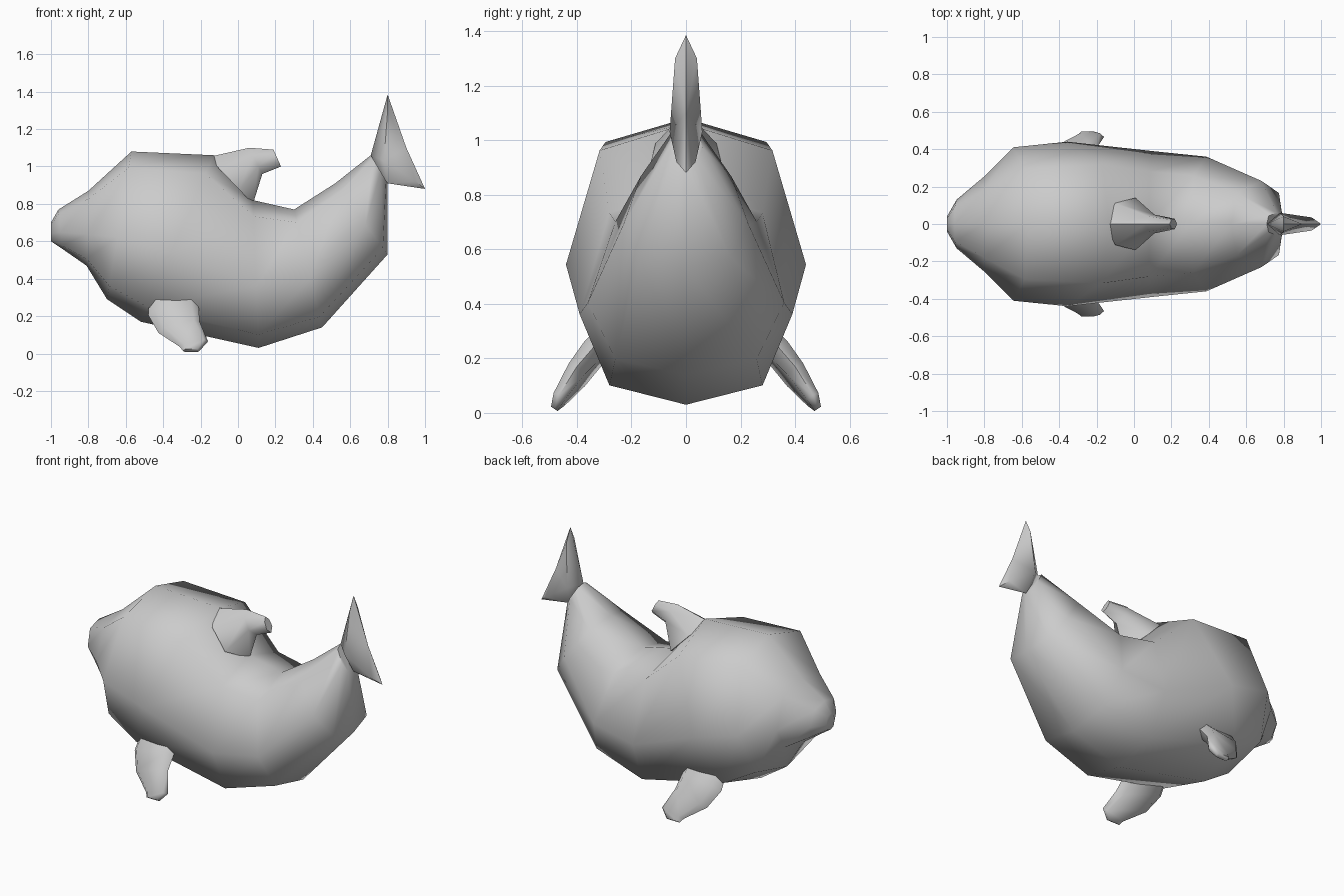
import bpy, bmesh
from mathutils import Vector

if "Cube" in bpy.data.objects:
    bpy.data.objects.remove(bpy.data.objects["Cube"])


def finish(name, bm, angle=1.1):
    bmesh.ops.recalc_face_normals(bm, faces=bm.faces[:])
    me = bpy.data.meshes.new(name)
    bm.to_mesh(me)
    bm.free()
    ob = bpy.data.objects.new(name, me)
    bpy.context.collection.objects.link(ob)
    bpy.ops.object.select_all(action='DESELECT')
    ob.select_set(True)
    bpy.context.view_layer.objects.active = ob
    bpy.ops.object.shade_smooth_by_angle(angle=angle)
    return ob


def skin(bm, rings):
    """Join vertex rings into a closed tube."""
    rings = [[bm.verts.new(p) for p in r] for r in rings]
    n = len(rings[0])
    for a, b in zip(rings, rings[1:]):
        for i in range(n):
            j = (i + 1) % n
            bm.faces.new((a[i], a[j], b[j], b[i]))
    bm.faces.new(rings[0])
    bm.faces.new(rings[-1])


def section(top, bottom, w, profile):
    """Symmetric ring from side-view top and bottom points and a half width."""
    t, b = Vector((top[0], 0, top[1])), Vector((bottom[0], 0, bottom[1]))
    right = [t.lerp(b, f) + Vector((0, s * w, 0)) for f, s in profile]
    left = [Vector((p.x, -p.y, p.z)) for p in right[-2:0:-1]]
    return right + left


# body: eight-sided sections from nose to tail root
BODY = [(0, 0), (.11, .72), (.58, 1), (.91, .72), (1, 0)]
bm = bmesh.new()
skin(bm, [section(*s, BODY) for s in [
    ((-1.0, .70), (-1.0, .60), .04),
    ((-.96, .77), (-.94, .56), .13),
    ((-.80, .87), (-.81, .47), .25),
    ((-.57, 1.08), (-.70, .29), .41),
    ((-.13, 1.06), (-.52, .17), .44),
    ((.08, .82), (.11, .03), .39),
    ((.30, .77), (.45, .14), .36),
    ((.52, .91), (.80, .53), .23),
    ((.71, 1.06), (.80, .91), .06)]])
finish("body", bm)

# dorsal fin
FIN = [(0, 0), (.25, .8), (.7, 1), (1, 0)]
bm = bmesh.new()
skin(bm, [section(*s, FIN) for s in [
    ((-.16, 1.05), (.08, .80), .14),
    ((.06, 1.10), (.13, .96), .05),
    ((.19, 1.09), (.23, 1.00), .028)]])
finish("dorsal_fin", bm)

# tail fluke: thin upright fan with a raised middle
outline = [(.71, 1.06), (.80, 1.385), (.90, 1.10), (1.0, .88), (.80, .91)]
bm = bmesh.new()
for s in (-1, 1):
    rim = [bm.verts.new((x, 0, z)) for x, z in outline]
    mid = bm.verts.new((.78, s * .06, 1.03))
    up = bm.verts.new((.80, s * .04, 1.30))
    low = bm.verts.new((.95, s * .035, .92))
    a, b, c, d, e = rim
    for f in [(a, b, up), (b, c, up), (a, up, mid), (up, c, mid),
              (c, low, mid), (c, d, low), (d, e, low), (low, e, mid), (e, a, mid)]:
        bm.faces.new(f)
bmesh.ops.remove_doubles(bm, verts=bm.verts[:], dist=.0001)
finish("tail_fluke", bm)

# flippers: flat hexagonal-ish tubes, one each side
across = Vector((0, .83, .55))
HEX = [(1, 0), (.72, .8), (-.72, .8), (-1, 0), (-.72, -.8), (.72, -.8)]
for side, label in ((1, "left"), (-1, "right")):
    rings = []
    for x, y, z, hx, th, slant in [(-.345, .28, .29, .13, .055, 0),
                                   (-.345, .335, .225, .135, .055, .02),
                                   (-.315, .40, .14, .11, .045, .03),
                                   (-.235, .465, .05, .075, .03, .015),
                                   (-.25, .483, .015, .045, .018, 0)]:
        r = []
        for u, v in HEX:
            p = Vector((x + u * hx, y, z + u * slant)) + across * v * th
            r.append((p.x, side * p.y, max(p.z, 0)))
        rings.append(r)
    bm = bmesh.new()
    skin(bm, rings)
    finish(label + "_flipper", bm)
